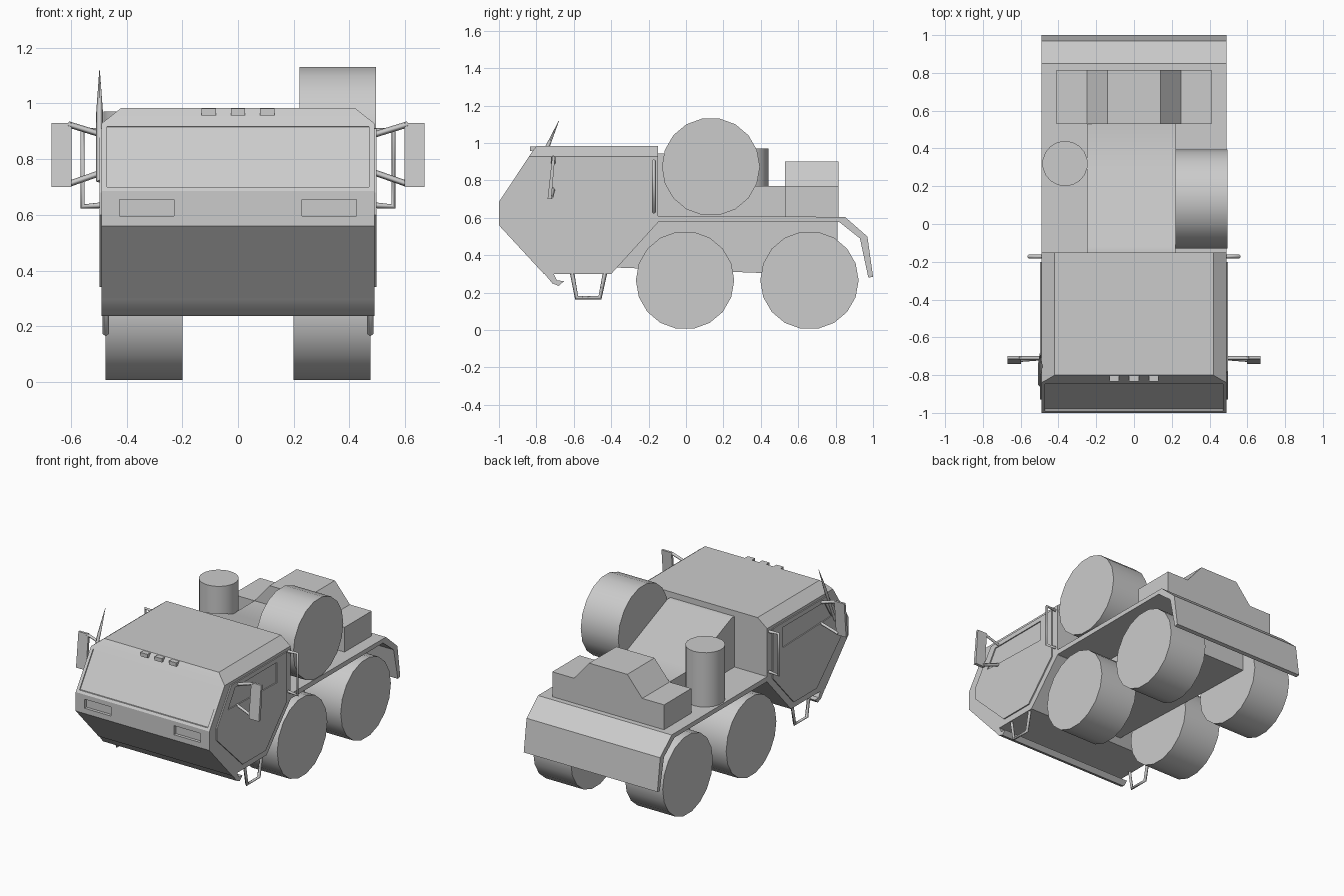
import bpy, bmesh
from mathutils import Vector
from math import pi, radians

cube = bpy.data.objects.get("Cube")
if cube:
    bpy.data.objects.remove(cube, do_unlink=True)

grey = bpy.data.materials.new("plain_grey")
grey.use_nodes = True
grey.diffuse_color = (0.6, 0.6, 0.6, 1)
grey.node_tree.nodes["Principled BSDF"].inputs["Base Color"].default_value = (0.6, 0.6, 0.6, 1)


def finish(name, bm):
    bmesh.ops.recalc_face_normals(bm, faces=bm.faces)
    mesh = bpy.data.meshes.new(name)
    bm.to_mesh(mesh)
    bm.free()
    mesh.materials.append(grey)
    ob = bpy.data.objects.new(name, mesh)
    bpy.context.collection.objects.link(ob)
    return ob


def prism(name, points, lo, hi, axis="x", cuts=()):
    """Extrude a profile along x (points are y,z) or along y (points are x,z)."""
    bm = bmesh.new()
    place = (lambda t, p: (t, p[0], p[1])) if axis == "x" else (lambda t, p: (p[0], t, p[1]))
    face = bm.faces.new([bm.verts.new(place(lo, p)) for p in points])
    ext = bmesh.ops.extrude_face_region(bm, geom=[face])
    step = Vector(place(hi - lo, (0, 0)))
    bmesh.ops.translate(bm, vec=step, verts=[v for v in ext["geom"] if isinstance(v, bmesh.types.BMVert)])
    # Chamfers cut by planes
    for co, no in cuts:
        cut = bmesh.ops.bisect_plane(bm, geom=bm.verts[:] + bm.edges[:] + bm.faces[:],
                                     plane_co=co, plane_no=no, clear_outer=True)
        edges = [e for e in cut["geom_cut"] if isinstance(e, bmesh.types.BMEdge)]
        bmesh.ops.contextual_create(bm, geom=edges)
    return finish(name, bm)


def box(name, x, y, z):
    return prism(name, [(y[0], z[0]), (y[1], z[0]), (y[1], z[1]), (y[0], z[1])], *x)


def cylinder(name, centre, radius, depth, axis="x", sides=18):
    bm = bmesh.new()
    bmesh.ops.create_cone(bm, cap_ends=True, segments=sides, radius1=radius, radius2=radius, depth=depth)
    ob = finish(name, bm)
    ob.location = centre
    if axis == "x":
        ob.rotation_euler = (0, pi / 2, 0)
    return ob


def tube(name, points, radius, closed=False):
    curve = bpy.data.curves.new(name, "CURVE")
    curve.dimensions = "3D"
    curve.bevel_depth = radius
    curve.bevel_resolution = 0
    curve.use_fill_caps = True
    spline = curve.splines.new("POLY")
    spline.points.add(len(points) - 1)
    for p, co in zip(spline.points, points):
        p.co = (*co, 1)
    spline.use_cyclic_u = closed
    curve.materials.append(grey)
    ob = bpy.data.objects.new(name, curve)
    bpy.context.collection.objects.link(ob)
    return ob


def carve(ob, cutter):
    mod = ob.modifiers.new("recess", "BOOLEAN")
    mod.operation = "DIFFERENCE"
    mod.solver = "EXACT"
    mod.object = cutter
    cutter.hide_render = True
    cutter.hide_set(True)


# Cab shell with chamfered roof edges
roof_cuts = [((s * 0.42, 0, 0.983), (s * 0.055, 0, 0.07)) for s in (-1, 1)]
cab = prism("cab", [(-1, 0.56), (-1, 0.685), (-0.825, 0.95), (-0.8, 0.983), (-0.15, 0.983),
                    (-0.15, 0.575), (-0.4, 0.3), (-0.76, 0.3)], -0.49, 0.49, cuts=roof_cuts)

# Windscreen and headlamp recesses
carve(cab, prism("windscreen_cutter", [(-1.1, 0.70), (-0.98, 0.70), (-0.84, 0.915), (-0.95, 0.96)],
                 -0.47, 0.47))
for s, side in ((1, "left"), (-1, "right")):
    xs = sorted((s * 0.23, s * 0.425))
    carve(cab, box(side + "_headlamp_cutter", xs, (-1.1, -0.98), (0.595, 0.655)))

# Front bumper lip and roof lamps
prism("bumper_lip", [(-0.76, 0.305), (-0.715, 0.25), (-0.68, 0.236), (-0.652, 0.262),
                     (-0.69, 0.265), (-0.71, 0.305)], -0.49, 0.49)
for i in (-1, 0, 1):
    box("roof_lamp", (i * 0.105 - 0.026, i * 0.105 + 0.026), (-0.835, -0.79), (0.956, 0.981))

# Deck that curves down into the rear mudguard
prism("deck", [(-0.16, 0.61), (0.85, 0.605), (0.97, 0.5), (1, 0.285), (0.975, 0.28),
               (0.93, 0.49), (0.82, 0.577), (-0.16, 0.577)], -0.49, 0.49)
prism("chassis", [(-0.4, 0.58), (-0.4, 0.335), (0.41, 0.305), (0.81, 0.295), (0.81, 0.58)], -0.2, 0.2)

# Engine cover behind the cab
prism("engine_cover", [(-0.16, 0.6), (-0.16, 0.945), (-0.12, 0.945), (0.3, 0.77),
                       (0.54, 0.77), (0.54, 0.6)], -0.25, 0.22)

# Rear locker with raised middle
prism("rear_locker", [(-0.41, 0.6), (0.41, 0.6), (0.41, 0.77), (0.25, 0.77), (0.14, 0.9),
                      (-0.14, 0.9), (-0.25, 0.77), (-0.41, 0.77)], 0.53, 0.815, axis="y")

# Spare wheel and upright tank
cylinder("spare_wheel", (0.358, 0.133, 0.873), 0.262, 0.275)
cylinder("upright_tank", (-0.365, 0.32, 0.79), 0.12, 0.36, axis="z")

# Parts repeated on both sides
for s, side in ((1, "left"), (-1, "right")):
    for y, end in ((-0.005, "front"), (0.66, "rear")):
        cylinder(f"{side}_{end}_wheel", (s * 0.337, y, 0.266), 0.263, 0.276)

    # Door with recessed window
    door = prism(side + "_door", [(-0.93, 0.68), (-0.93, 0.6), (-0.66, 0.34), (-0.42, 0.34), (-0.2, 0.58),
                                  (-0.2, 0.91), (-0.78, 0.91)], *sorted((s * 0.485, s * 0.498)))
    carve(door, prism(side + "_window_cutter", [(-0.815, 0.76), (-0.74, 0.88), (-0.305, 0.88),
                                                (-0.305, 0.745)], *sorted((s * 0.491, s * 0.52))))

    # Mirror on two arms
    prism(side + "_mirror", [(-0.74, 0.7), (-0.72, 0.7), (-0.7, 0.93), (-0.715, 0.93)],
          *sorted((s * 0.597, s * 0.67)))
    tube(side + "_upper_mirror_arm", [(s * 0.48, -0.71, 0.885), (s * 0.61, -0.71, 0.925)], 0.011)
    tube(side + "_lower_mirror_arm", [(s * 0.48, -0.71, 0.755), (s * 0.61, -0.72, 0.71)], 0.011)

    # Grab rail behind the door
    tube(side + "_grab_rail", [(s * 0.48, -0.172, 0.635), (s * 0.558, -0.172, 0.63),
                               (s * 0.558, -0.172, 0.905), (s * 0.48, -0.172, 0.9)], 0.011)

    # Hanging boarding step
    tube(side + "_step", [(s * 0.475, -0.61, 0.31), (s * 0.475, -0.585, 0.173),
                          (s * 0.475, -0.46, 0.173), (s * 0.475, -0.432, 0.31)], 0.012)

# Whip aerial on the right pillar
aerial = tube("aerial", [(-0.497, -0.85, 0.72), (-0.497, -0.745, 0.97), (-0.497, -0.68, 1.118)], 0.012)
aerial.data.splines[0].points[2].radius = 0.1

# Smooth rounded surfaces, keep hard edges
bpy.ops.object.select_all(action="DESELECT")
for ob in bpy.context.scene.objects:
    if ob.type == "MESH" and not ob.hide_render:
        ob.select_set(True)
        bpy.context.view_layer.objects.active = ob
bpy.ops.object.shade_smooth_by_angle(angle=radians(30))
